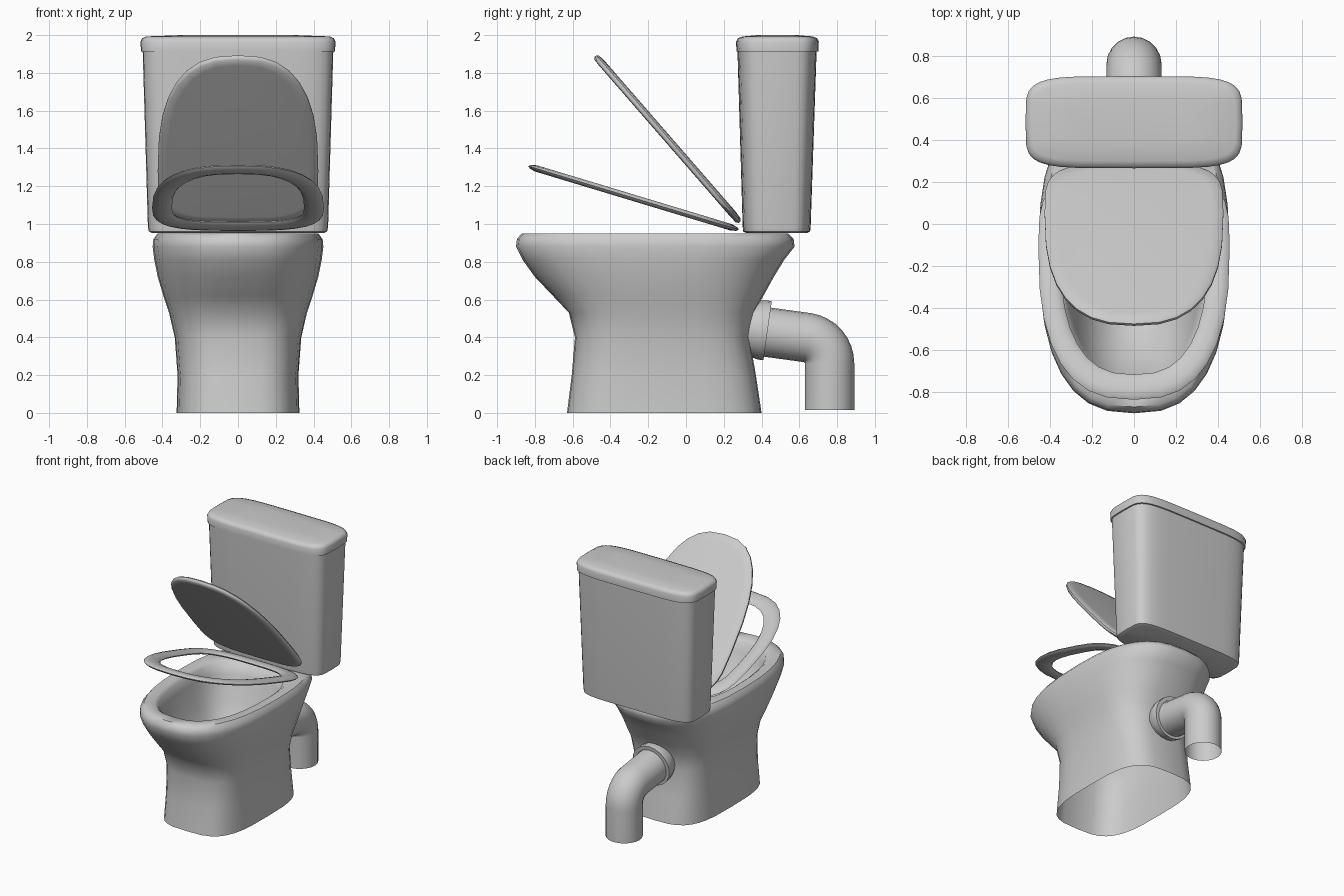
import bpy, bmesh, math
from mathutils import Vector

if "Cube" in bpy.data.objects:
    bpy.data.objects.remove(bpy.data.objects["Cube"])


def outline(hw, y0, y1, yc, z, n=2.6, nb=None, count=32):
    """Rounded egg outline: y0 front end, y1 back end, yc widest point."""
    pts = []
    for i in range(count):
        t = 2 * math.pi * i / count
        c, s = math.cos(t), math.sin(t)
        e = 2 / ((nb or n) if s > 0 else n)
        x = hw * math.copysign(abs(c) ** e, c) if abs(c) > 1e-6 else 0
        k = abs(s) ** e if abs(s) > 1e-6 else 0
        y = yc + (k * (y1 - yc) if s > 0 else -k * (yc - y0))
        pts.append(Vector((x, y, z)))
    return pts


def loft(name, rings, cap_start=False, cap_end=False, closed=False, angle=50):
    """Skin a list of equal-length rings."""
    bm = bmesh.new()
    vs = [[bm.verts.new(p) for p in r] for r in rings]
    m = len(rings[0])
    pairs = list(zip(vs, vs[1:])) + ([(vs[-1], vs[0])] if closed else [])
    for a, b in pairs:
        for i in range(m):
            j = (i + 1) % m
            bm.faces.new((a[i], a[j], b[j], b[i]))
    if cap_start:
        bm.faces.new(vs[0][::-1])
    if cap_end:
        bm.faces.new(vs[-1])
    bmesh.ops.recalc_face_normals(bm, faces=bm.faces)
    me = bpy.data.meshes.new(name)
    bm.to_mesh(me)
    bm.free()
    ob = bpy.data.objects.new(name, me)
    bpy.context.collection.objects.link(ob)
    bpy.ops.object.select_all(action='DESELECT')
    ob.select_set(True)
    bpy.context.view_layer.objects.active = ob
    bpy.ops.object.shade_smooth_by_angle(angle=math.radians(angle))
    return ob


# Bowl: outer wall up to the rim, then down into the basin
bowl = [  # half width, front, back, height, squareness
    (.325, -.63, .40, 0, 3.4), (.32, -.605, .37, .2, 3.4),
    (.335, -.588, .335, .4, 3.2), (.365, -.62, .36, .53, 3),
    (.395, -.705, .41, .62, 2.8), (.425, -.80, .465, .72, 2.6),
    (.443, -.865, .52, .81, 2.6), (.452, -.90, .575, .88, 2.6),
    (.448, -.895, .57, .92, 2.6), (.425, -.87, .54, .95, 2.6),
    (.36, -.79, .32, .95, 2.6), (.335, -.765, .26, .93, 2.6),
    (.32, -.74, .23, .86, 2.5), (.28, -.66, .17, .68, 2.4),
    (.19, -.45, .08, .50, 2.2), (.10, -.28, .0, .43, 2)]
loft("bowl", [outline(w, a, b, -.1, z, n) for w, a, b, z, n in bowl], cap_end=True)

# Tank body and its cover
tank = [(.455, .32, .64, .952), (.472, .303, .657, .96), (.477, .30, .66, .985),
        (.505, .272, .692, 1.93)]
loft("tank", [outline(w, a, b, .483, z, 5) for w, a, b, z in tank],
     cap_start=True, cap_end=True)
cover = [(.503, .275, .69, 1.912), (.514, .267, .701, 1.914), (.516, .265, .703, 1.965),
         (.508, .274, .695, 1.983), (.485, .30, .67, 1.993), (.30, .38, .59, 2.0)]
loft("tank_cover", [outline(w, a, b, .483, z, 5) for w, a, b, z in cover],
     cap_start=True, cap_end=True)

# Seat ring, hinged at the back and tipped up a little
rings = []
for k in range(10):
    a = 2 * math.pi * k / 10
    t, h = .5 - .5 * math.cos(a), .018 * math.sin(a)
    rings.append(outline(.455 - .105 * t, -1.165 + .125 * t, -.13 * t,
                         -.40, h, 2.6, 3.2))
seat = loft("seat", rings, closed=True, angle=80)
seat.location = (0, .28, .97)
seat.rotation_euler.x = -math.radians(16.8)

# Lid, raised further
prof = [(.05, -.019), (.012, -.017), (0, -.006), (0, .006), (.012, .016), (.06, .02)]
lid = loft("lid", [outline(.425 - d, -1.165 + d, -d, -.36, z, 2.6, 4)
                   for d, z in prof], cap_start=True, cap_end=True)
lid.location = (0, .285, 1.01)
lid.rotation_euler.x = -math.radians(49)


# Waste pipe and collar: circles swept along a path in the side plane
def circle(y, z, pitch, r, count=20):
    return [Vector((r * math.cos(a), y + r * math.sin(a) * math.sin(pitch),
                    z + r * math.sin(a) * math.cos(pitch)))
            for a in (2 * math.pi * i / count for i in range(count))]


start = math.radians(8)
path = [(.25, .452, start)]
for i in range(9):
    p = start + (math.pi / 2 - start) * i / 8
    path.append((.622 + .138 * math.sin(p), .262 + .138 * math.cos(p), p))
path.append((.76, .015, math.pi / 2))
loft("waste_pipe", [circle(y, z, p, .131) for y, z, p in path])

loft("pipe_collar", [circle(.432 + d * math.cos(start), .435 - d * math.sin(start), start, r)
                     for d, r in [(-.17, .10), (-.12, .13), (-.07, .15), (-.03, .158),
                                  (0, .158), (0, .128)]], angle=40)
